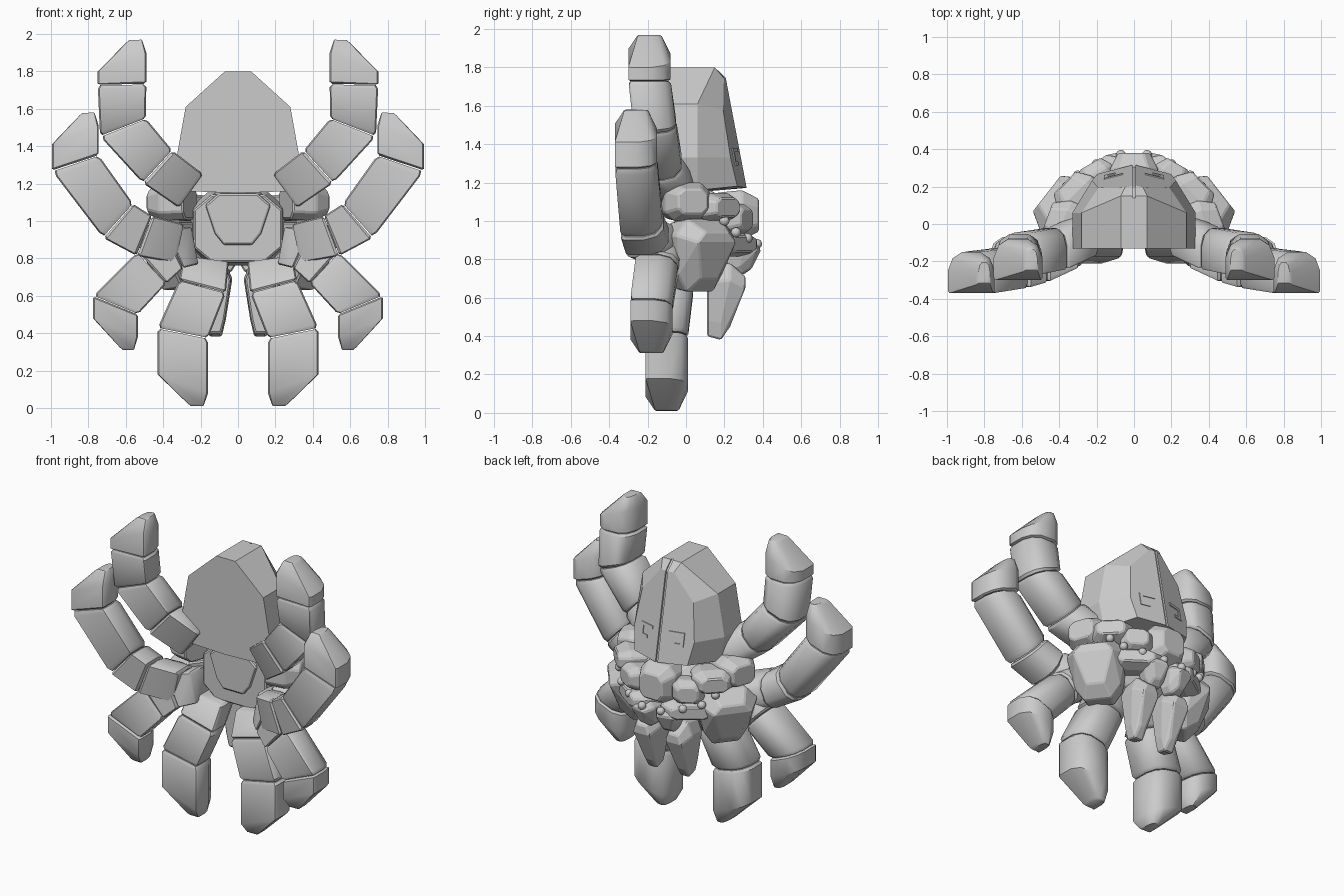
import bpy, bmesh
from math import radians
from mathutils import Matrix, Vector

cube = bpy.data.objects.get("Cube")
if cube:
    bpy.data.objects.remove(cube)

grey = bpy.data.materials.new("plain grey")
grey.use_nodes = True
tone = (0.6, 0.6, 0.6, 1)
grey.diffuse_color = tone
grey.node_tree.nodes["Principled BSDF"].inputs["Base Color"].default_value = tone

SIDES = (("left", 1), ("right", -1))


def finish(name, bm, smooth=None, bevel=0):
    """Turn a bmesh into a named object with the shared material."""
    bmesh.ops.recalc_face_normals(bm, faces=bm.faces)
    mesh = bpy.data.meshes.new(name)
    bm.to_mesh(mesh)
    bm.free()
    mesh.materials.append(grey)
    obj = bpy.data.objects.new(name, mesh)
    bpy.context.collection.objects.link(obj)
    if bevel:
        mod = obj.modifiers.new("soft_edges", "BEVEL")
        mod.width = bevel
        mod.segments = 1
    if smooth:
        bpy.ops.object.select_all(action="DESELECT")
        obj.select_set(True)
        bpy.context.view_layer.objects.active = obj
        bpy.ops.object.shade_smooth_by_angle(angle=smooth)


def hull(name, points, sign=1, bevel=0):
    """Faceted piece wrapped around a few corner points."""
    bm = bmesh.new()
    for x, y, z in points:
        bm.verts.new((x * sign, y, z))
    out = bmesh.ops.convex_hull(bm, input=bm.verts)
    spare = [v for v in out["geom_interior"] if isinstance(v, bmesh.types.BMVert)]
    bmesh.ops.delete(bm, geom=spare, context="VERTS")
    bmesh.ops.dissolve_limit(bm, angle_limit=0.05, verts=bm.verts, edges=bm.edges)
    finish(name, bm, bevel=bevel)


def loft(name, rings, smooth=None):
    """Skin a list of equal rings and cap both ends."""
    bm = bmesh.new()
    loops = [[bm.verts.new(p) for p in ring] for ring in rings]
    count = len(loops[0])
    for a, b in zip(loops, loops[1:]):
        for i in range(count):
            j = (i + 1) % count
            bm.faces.new((a[i], a[j], b[j], b[i]))
    bm.faces.new(loops[0])
    bm.faces.new(loops[-1])
    finish(name, bm, smooth)


# Legs: flat underside, rounded outer shell
HALF_SECTION = [(0.94, -0.5), (1, -0.44), (1, 0.05), (0.8, 0.35), (0.4, 0.5)]
SECTION = HALF_SECTION + [(-u, v) for u, v in reversed(HALF_SECTION)]
DEPTH = 0.22


def leg_ring(station, sign, scale=1):
    centre, half, depth = station
    points = [centre + (half * u + Vector((0, v * depth, 0))) * scale for u, v in SECTION]
    return [(p.x * sign, p.y, p.z) for p in points]


def blend(a, b, t):
    return [p + (q - p) * t for p, q in zip(a, b)]


def leg_segment(name, stations, sign):
    """One leg link with softened ends."""
    ends = [(stations[0], stations[1]), (stations[-1], stations[-2])]
    start, stop = [[leg_ring(blend(a, b, 0.01), sign, 0.9), leg_ring(blend(a, b, 0.08), sign)]
                   for a, b in ends]
    middle = [leg_ring(s, sign) for s in stations[1:-1]]
    loft(name, start + middle + stop[::-1], smooth=0.65)


def leg_stations(tip_z, width, y, joints):
    """Mitred joints from a centre line, led by a slanted claw."""
    x, z = joints[0]
    up = 1 if tip_z > z else -1
    line = [Vector((px, 0, pz)) for px, pz in [(x, tip_z)] + joints]
    steps = [(b - a).normalized() for a, b in zip(line, line[1:])]
    steps.append(steps[-1])
    stations = [
        (Vector((x - width * 0.28, y, tip_z)), Vector((width * 0.13, 0, 0)), DEPTH * 0.55),
        (Vector((x, y, tip_z - up * 0.12)), Vector((width / 2, 0, -up * 0.05)), DEPTH)]
    for i, point in enumerate(line[1:]):
        mitre = (steps[i] + steps[i + 1]).normalized()
        reach = width * (1 - 0.05 * i) / 2 / mitre.dot(steps[i])
        last = i == len(joints) - 1
        centre = point + Vector((0, y + 0.03 * i + 0.05 * last, 0))
        stations.append((centre, Vector((mitre.z, 0, -mitre.x)) * -up * reach, DEPTH))
    return stations


# Claw height, width, depth position, joints from claw to body
LEGS = {
    "rear_leg": (1.97, 0.26, -0.19, [(0.62, 1.73), (0.615, 1.5), (0.43, 1.29), (0.25, 1.16)]),
    "upper_leg": (1.58, 0.25, -0.26, [(0.87, 1.31), (0.64, 1), (0.5, 0.92), (0.31, 0.88)]),
    "lower_leg": (0.31, 0.24, -0.18, [(0.655, 0.55), (0.46, 0.75), (0.34, 0.85), (0.23, 0.87)]),
    "front_leg": (0.01, 0.27, -0.1, [(0.295, 0.4), (0.19, 0.65), (0.17, 0.8)]),
}
for leg, shape in LEGS.items():
    stations = leg_stations(*shape)
    for side, sign in SIDES:
        leg_segment(f"{side}_{leg}_claw", stations[:3], sign)
        for n in range(2, len(stations) - 1):
            leg_segment(f"{side}_{leg}_segment_{n - 1}", stations[n:n + 2], sign)

# Abdomen: two faceted half shells on a core, split by a seam
FRONT_Y = -0.13
OUTLINE = [(0.008, 1.8), (0.07, 1.8), (0.28, 1.61), (0.33, 1.33), (0.29, 1.16), (0.008, 1.15)]


def back_y(x, z):
    return 0.21 + (1.74 - z) * 0.19 - abs(x) * 0.25


front = [(x, FRONT_Y, z) for x, z in OUTLINE]
shoulder = [(x, 0.06 + 0.09 * (z > 1.7), z) for x, z in OUTLINE]
ridge = []
for x, z in OUTLINE:
    x, z = max(x * 0.68, 0.008), z * 0.88 + 0.16
    ridge.append((x, back_y(x, z), z))
rings = (front, shoulder, ridge)
for side, sign in SIDES:
    loft(f"{side}_abdomen_shell", [[(x * sign, y, z) for x, y, z in ring] for ring in rings])
    # Hooked marking made of thin plates
    for part, x0, x1, z0, z1 in (("top", 0.06, 0.16, 1.36, 1.38),
                                 ("side", 0.14, 0.16, 1.29, 1.36),
                                 ("end", 0.1, 0.14, 1.29, 1.31)):
        hull(f"{side}_abdomen_mark_{part}",
             [(x, back_y(x, z) + lift, z) for x in (x0, x1) for z in (z0, z1)
              for lift in (-0.002, 0.006)], sign)
hull("abdomen_core", [(x * s, y - 0.012 * (y > 0), z) for ring in rings
                      for x, y, z in (ring[0], ring[-1]) for s in (1, -1)])


def plate(name, centre, size, yaw=0, lower=1, sign=1):
    """Chamfered armour plate facing outward, narrowed toward its lower end."""
    w, d, h = size
    turn = Matrix.Translation(centre) @ Matrix.Rotation(radians(-yaw), 4, "Z")
    points = []
    for depth, scale in ((0, 0.9), (0.6, 1), (1, 0.65)):
        for u, v in ((0.5, 0.28), (0.3, 0.5)):
            for a in (u, -u):
                for b in (v, -v):
                    narrow = lower if b < 0 else 1
                    local = Vector((a * w * scale * narrow, (depth * narrow - 0.5) * d, b * h * scale))
                    points.append(turn @ local)
    hull(name, points, sign, bevel=0.008)


# Middle body: core, underside and head cap
plate("body_core", (0, 0.1, 0.96), (0.52, 0.28, 0.4))
plate("sternum", (0, 0.02, 1.01), (0.38, 0.16, 0.3), lower=0.7)
plate("head_cap", (0, 0.27, 1.03), (0.26, 0.22, 0.26))

# Paired armour: centre, size, outward angle, lower narrowing
ARMOUR = {
    "side_shield": ((0.36, 0.08, 0.82), (0.38, 0.27, 0.38), 52, 0.75),
    "shoulder_plate": ((0.36, 0, 1.1), (0.25, 0.22, 0.2), 70, 1),
    "cheek_plate": ((0.3, 0.15, 1.07), (0.26, 0.2, 0.15), 45, 1),
    "brow_plate": ((0.2, 0.26, 1.01), (0.2, 0.14, 0.16), 30, 1),
    "eye_ledge": ((0.19, 0.23, 0.88), (0.36, 0.18, 0.13), 35, 1),
    "jaw_plate": ((0.085, 0.3, 0.81), (0.17, 0.16, 0.18), 12, 0.75),
    "fang": ((0.12, 0.21, 0.58), (0.18, 0.2, 0.4), 0, 0.6),
}
EYES = [(0.36, 0.2, 1), (0.3, 0.26, 0.94), (0.2, 0.32, 0.91), (0.07, 0.37, 0.88)]
for side, sign in SIDES:
    for part, (centre, size, yaw, lower) in ARMOUR.items():
        plate(f"{side}_{part}", centre, size, yaw, lower, sign)
    # Bead eyes
    for n, (x, y, z) in enumerate(EYES, 1):
        bm = bmesh.new()
        bmesh.ops.create_uvsphere(bm, u_segments=16, v_segments=10, radius=0.026)
        bmesh.ops.translate(bm, verts=bm.verts, vec=(x * sign, y, z))
        finish(f"{side}_eye_{n}", bm, smooth=0.7)
